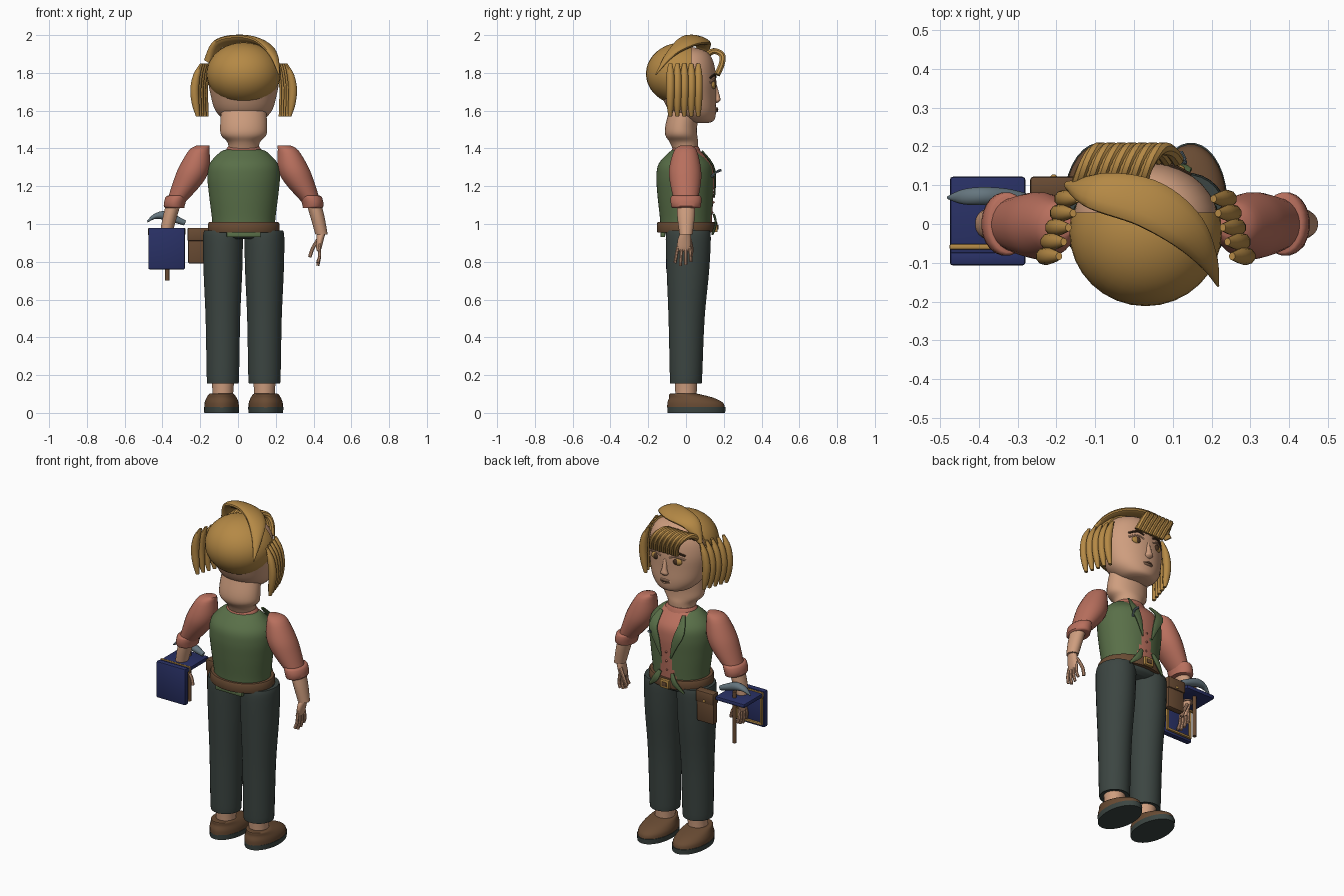
import bpy, bmesh, math
from mathutils import Vector, Matrix

if "Cube" in bpy.data.objects:
    bpy.data.objects.remove(bpy.data.objects["Cube"])

C = 0.03  # body centre line in x


def material(name, r, g, b):
    m = bpy.data.materials.new(name)
    m.use_nodes = True
    m.diffuse_color = (r, g, b, 1)
    m.node_tree.nodes["Principled BSDF"].inputs["Base Color"].default_value = (r, g, b, 1)
    return m


HAIR = material("golden hair", 0.46, 0.25, 0.06)
SKIN = material("skin", 0.62, 0.34, 0.21)
SHIRT = material("salmon cloth", 0.48, 0.16, 0.11)
VEST = material("green cloth", 0.10, 0.16, 0.065)
TROUSERS = material("dark grey cloth", 0.045, 0.06, 0.054)
LEATHER = material("brown leather", 0.14, 0.07, 0.033)
NAVY = material("navy cover", 0.022, 0.03, 0.13)
STEEL = material("steel", 0.13, 0.18, 0.21)
GOLD = material("gold trim", 0.45, 0.25, 0.06)
DARK = material("dark brown", 0.07, 0.035, 0.017)


def finish(name, bm, *mats, smooth=True):
    bmesh.ops.recalc_face_normals(bm, faces=bm.faces)
    me = bpy.data.meshes.new(name)
    bm.to_mesh(me)
    bm.free()
    ob = bpy.data.objects.new(name, me)
    bpy.context.collection.objects.link(ob)
    for m in mats:
        me.materials.append(m)
    if smooth:
        bpy.ops.object.select_all(action="DESELECT")
        ob.select_set(True)
        bpy.context.view_layer.objects.active = ob
        bpy.ops.object.shade_smooth_by_angle(angle=math.radians(40))
    return ob


def spline(rows, steps):
    """Catmull-Rom samples through rows of numbers."""
    out = []
    for i in range(len(rows) - 1):
        a, b, c, d = (rows[max(0, min(len(rows) - 1, i + k))] for k in (-1, 0, 1, 2))
        for s in range(steps):
            t = s / steps
            out.append([0.5 * (2*q + (r-p)*t + (2*p-5*q+4*r-w)*t*t + (3*q-p-3*r+w)*t**3)
                        for p, q, r, w in zip(a, b, c, d)])
    return out + [list(rows[-1])]


def sweep(name, rows, mat, sides=20, steps=4, ref=None, rule=None, extra=()):
    """Skin ellipses (x, y, z, ra, rb); level rings unless ref gives a sweep frame."""
    pts = spline(rows, steps)
    bm = bmesh.new()
    rings = []
    for i, (x, y, z, ra, rb) in enumerate(pts):
        a, b = Vector((1, 0, 0)), Vector((0, 1, 0))
        if ref:
            t = Vector(pts[min(i+1, len(pts)-1)][:3]) - Vector(pts[max(i-1, 0)][:3])
            a = t.cross(Vector(ref)).normalized()
            b = a.cross(t).normalized()
        ra, rb = max(ra, 0.001), max(rb, 0.001)
        rings.append([bm.verts.new(Vector((x, y, z)) + a*ra*math.cos(u) + b*rb*math.sin(u))
                      for u in (2*math.pi*(k+0.5)/sides for k in range(sides))])
    for lo, hi in zip(rings, rings[1:]):
        for k in range(sides):
            n = (k + 1) % sides
            bm.faces.new((lo[k], lo[n], hi[n], hi[k]))
    bm.faces.new(rings[0])
    bm.faces.new(rings[-1])
    if rule:
        for f in bm.faces:
            f.material_index = rule(f.calc_center_median())
    return finish(name, bm, mat, *extra)


def tube(name, points, radius, mat, sides=8, steps=4, ref=(0, 1, 0.3)):
    return sweep(name, [(*p, radius, radius) for p in points], mat, sides, steps, ref)


def box(name, lo, hi, mat, bevel=0.008):
    bm = bmesh.new()
    size = [h - l for l, h in zip(lo, hi)]
    mid = [(l + h) / 2 for l, h in zip(lo, hi)]
    bmesh.ops.create_cube(bm, size=1, matrix=Matrix.Translation(mid) @ Matrix.Diagonal((*size, 1)))
    if bevel:
        bmesh.ops.bevel(bm, geom=bm.edges[:], offset=bevel, segments=2, affect="EDGES", profile=0.5)
    return finish(name, bm, mat)


def ball(name, centre, radii, mat, cut_y=None):
    bm = bmesh.new()
    bmesh.ops.create_uvsphere(bm, u_segments=32, v_segments=20, radius=1,
                              matrix=Matrix.Translation(centre) @ Matrix.Diagonal((*radii, 1)))
    if cut_y is not None:
        bmesh.ops.bisect_plane(bm, geom=bm.verts[:] + bm.edges[:] + bm.faces[:], plane_co=(0, cut_y, 0),
                               plane_no=(0, 1, 0), clear_outer=True)
        bmesh.ops.holes_fill(bm, edges=[e for e in bm.edges if e.is_boundary], sides=0)
    return finish(name, bm, mat)


# Head and neck
sweep("head", [(C, .07, 1.535, .05, .05), (C, .06, 1.55, .10, .09), (C, .035, 1.60, .15, .125),
               (C, .015, 1.68, .175, .145), (C, 0, 1.77, .188, .16), (C, .005, 1.86, .165, .14),
               (C, .01, 1.915, .11, .095), (C, .01, 1.94, .01, .01)], SKIN, 32)
sweep("neck", [(C, 0, 1.37, .08, .06), (C, -.01, 1.43, .085, .075), (C, -.025, 1.47, .12, .085),
               (C, -.025, 1.52, .125, .085), (C, -.01, 1.60, .12, .08)], SKIN, 28)

# Face
sweep("nose", [(C, .150, 1.74, .010, .012), (C, .163, 1.68, .016, .016), (C, .164, 1.655, .024, .018),
               (C, .155, 1.64, .012, .010)], SKIN, 12)
for dz, name in ((.007, "upper_lip"), (-.007, "lower_lip")):
    tube(name, [(C - .045, .143, 1.605), (C, .163, 1.605 + dz), (C + .045, .143, 1.605)], .007, SKIN)
tube("mouth_line", [(C - .04, .148, 1.605), (C, .169, 1.605), (C + .04, .148, 1.605)], .003, DARK)
for s, side in ((-1, "right"), (1, "left")):
    ball(side + "_eye", (C + s*.068, .142, 1.735), (.034, .014, .022), GOLD)
    ball(side + "_pupil", (C + s*.066, .149, 1.735), (.017, .010, .018), DARK)
    for z, r, label, mat in ((1.758, .006, "eyelid", SKIN), (1.783, .006, "eyebrow", DARK)):
        tube(side + "_" + label, [(C + s*.03, .156, z - .006), (C + s*.07, .150, z + .007),
                                  (C + s*.115, .126, z - .01)], r, mat)

# Hair: back cap, swept top lock, fringe and side curls
ball("hair_cap", (C, -.02, 1.795), (.197, .192, .166), HAIR, cut_y=.03)
sweep("top_lock", [(-.165, .095, 1.86, .012, .02), (-.10, .085, 1.955, .05, .022), (.03, .055, 1.975, .065, .022),
                   (.13, -.01, 1.955, .055, .02), (.19, -.09, 1.89, .028, .014), (.217, -.16, 1.79, .003, .003)],
      HAIR, 16, 6, ref=(0, 0.3, 1))
for i in range(7):
    x = -.15 + i*.027
    tube("fringe_lock", [(x, .09, 1.88), (x + .02, .145, 1.915), (x + .05, .19, 1.895),
                         (x + .08, .19, 1.85), (x + .10, .165, 1.79)], .017, HAIR, ref=(1, 0, 0))
for s, side in ((-1, "right"), (1, "left")):
    for i in range(5):
        y, d = .065 - i*.037, .19 + i*.012
        sweep(side + "_curl", [(C + s*(d - .015), y, 1.85, .008, .010), (C + s*(d + .01), y, 1.79, .020, .021),
                               (C + s*(d + .022), y, 1.71, .024, .023), (C + s*(d + .016), y, 1.63, .020, .019),
                               (C + s*(d + .005), y, 1.57, .010, .010)], HAIR, 10)


# Torso: vest open over the shirt
def opening(p):
    half = .028 + .06 * abs(p.z - 1.14)/.25
    return int(p.y > .03 and abs(p.x - C - .003) < half)


sweep("vest", [(C, 0, .97, .165, .135), (C, 0, 1.03, .168, .138), (C, -.003, 1.15, .183, .148),
               (C, -.004, 1.25, .192, .153), (C, -.004, 1.32, .180, .140), (C, -.004, 1.38, .125, .085),
               (C, -.002, 1.395, .09, .065)], VEST, 80, 6, rule=opening, extra=(SHIRT,))
sweep("shirt_collar", [(C, 0, 1.38, .10, .08), (C, 0, 1.40, .09, .072), (C, 0, 1.41, .083, .066)], SHIRT, 24)
for s, side in ((-1, "right"), (1, "left")):
    sweep(side + "_lapel", [(C + s*.075, .085, 1.385, .012, .005), (C + s*.09, .142, 1.31, .03, .006),
                            (C + s*.06, .153, 1.23, .022, .006), (C + s*.032, .150, 1.14, .004, .004)],
          VEST, 8, 3, ref=(0, 1, 0))
    sweep(side + "_vest_tail", [(C + s*.04, .148, 1.05, .012, .006), (C + s*.065, .158, 1.0, .02, .006),
                                (C + s*.115, .14, .945, .006, .006)], VEST, 8, 3, ref=(0, 1, 0))
for i in range(5):
    ball("shirt_button", (C, .136 + .008*math.sin(i), 1.06 + i*.055), (.006, .010, .006), SHIRT)
tube("pocket_pen", [(.12, .135, 1.25), (.13, .16, 1.275), (.12, .185, 1.285)], .007, STEEL)

# Belt and waist
sweep("belt", [(C, 0, .955, .188, .152), (C, 0, .965, .19, .155), (C, 0, 1.0, .19, .155), (C, 0, 1.01, .184, .15)],
      LEATHER, 40, 1)
box("buckle", (C - .03, .148, .957), (C + .03, .168, 1.008), GOLD, .004)
box("buckle_centre", (C - .017, .16, .97), (C + .017, .171, .995), LEATHER, .002)
box("vest_back_tab", (C - .09, -.135, .93), (C + .09, -.11, .958), VEST, .005)
sweep("hips", [(C, .01, .92, .14, .09), (C, .01, .94, .19, .118), (C, .01, .97, .19, .12)], TROUSERS, 32)

# Legs and shoes
for s, side in ((-1, "right"), (1, "left")):
    x = C + s*.11
    sweep(side + "_trouser_leg", [(x, 0, .16, .081, .083), (x, 0, .19, .086, .086), (x, .003, .5, .092, .096),
                                  (x, .01, .75, .103, .113), (x, .012, .92, .106, .12), (x, .012, .965, .10, .115)],
          TROUSERS, 28)
    sweep(side + "_ankle", [(x, 0, .07, .055, .055), (x, 0, .12, .056, .058), (x, 0, .18, .062, .062)], SKIN, 20)
    f = C + s*.117
    sweep(side + "_sole", [(f, .055, 0, .092, .153), (f, .055, .03, .094, .155)], TROUSERS, 32, 1)
    sweep(side + "_shoe", [(f, .053, .028, .092, .153), (f, .048, .055, .09, .147), (f, .028, .08, .08, .118),
                           (f, -.01, .10, .066, .078), (f, -.01, .102, .05, .06)], LEATHER, 32)
    tube(side + "_shoe_lace", [(f - .04, .095, .072), (f, .10, .083), (f + .04, .095, .072)], .006, GOLD)

# Arms and hands
for s, side in ((-1, "right"), (1, "left")):
    def at(d, *rest):
        return (C + s*d, *rest)
    sweep(side + "_sleeve", [at(.215, 0, 1.415, .035, .03), at(.235, -.003, 1.39, .055, .06),
                             at(.262, -.005, 1.30, .082, .084), at(.295, -.003, 1.22, .08, .083),
                             at(.368, 0, 1.10, .045, .058)], SHIRT, 24)
    sweep(side + "_cuff", [at(.362, 0, 1.085, .05, .072), at(.368, 0, 1.095, .056, .08),
                           at(.358, 0, 1.14, .058, .082), at(.352, 0, 1.15, .05, .074)], SHIRT, 24, 2)
    sweep(side + "_forearm", [at(.365, 0, 1.13, .04, .05), at(.39, 0, 1.04, .038, .047),
                              at(.412, 0, .945, .033, .035)], SKIN, 20)
    sweep(side + "_palm", [at(.412, 0, .96, .024, .026), at(.405, -.008, .92, .02, .036),
                           at(.398, -.012, .87, .014, .036), at(.397, -.012, .855, .006, .03)], SKIN, 16)
    for i in range(4):
        y = -.043 + i*.021
        drop = .775 + .02*abs(i - 1.3)/1.3
        tube(side + "_finger", [at(.400, y, .88), at(.402, y*1.2, .83), at(.392, y*1.35, drop)],
             .009, SKIN, ref=(0, 1, 0))
    tube(side + "_thumb", [at(.395, .02, .92), at(.365, .03, .87), at(.35, .025, .825)], .01, SKIN)

# Open navy case in the right hand
box("case_lid", (-.475, -.105, .95), (-.28, .122, .975), NAVY)
box("case_back", (-.475, -.107, .76), (-.28, -.072, .98), NAVY)
box("case_trim", (-.476, -.066, .94), (-.279, -.052, .979), GOLD, .004)
for x in (-.465, -.303):
    box("case_side_trim", (x, -.075, .775), (x + .013, -.06, .95), GOLD, .003)
box("case_lower_trim", (-.465, -.075, .775), (-.29, -.06, .788), GOLD, .003)

# Hammer
tube("hammer_handle", [(-.375, .07, .70), (-.375, .07, .85), (-.375, .07, 1.01)], .012, LEATHER, 12)
sweep("hammer_head", [(-.48, .068, 1.012, .004, .004), (-.44, .07, 1.04, .02, .014), (-.39, .072, 1.045, .024, .024),
                      (-.33, .07, 1.025, .022, .020), (-.28, .068, 1.005, .012, .014)], STEEL, 12, 4, ref=(0, 0, 1))

# Belt pouch
box("pouch", (-.265, .075, .79), (-.15, .115, .965), LEATHER, .01)
box("pouch_flap", (-.268, .07, .91), (-.147, .122, .98), LEATHER, .008)
ball("pouch_stud", (-.207, .122, .925), (.008, .006, .008), GOLD)
